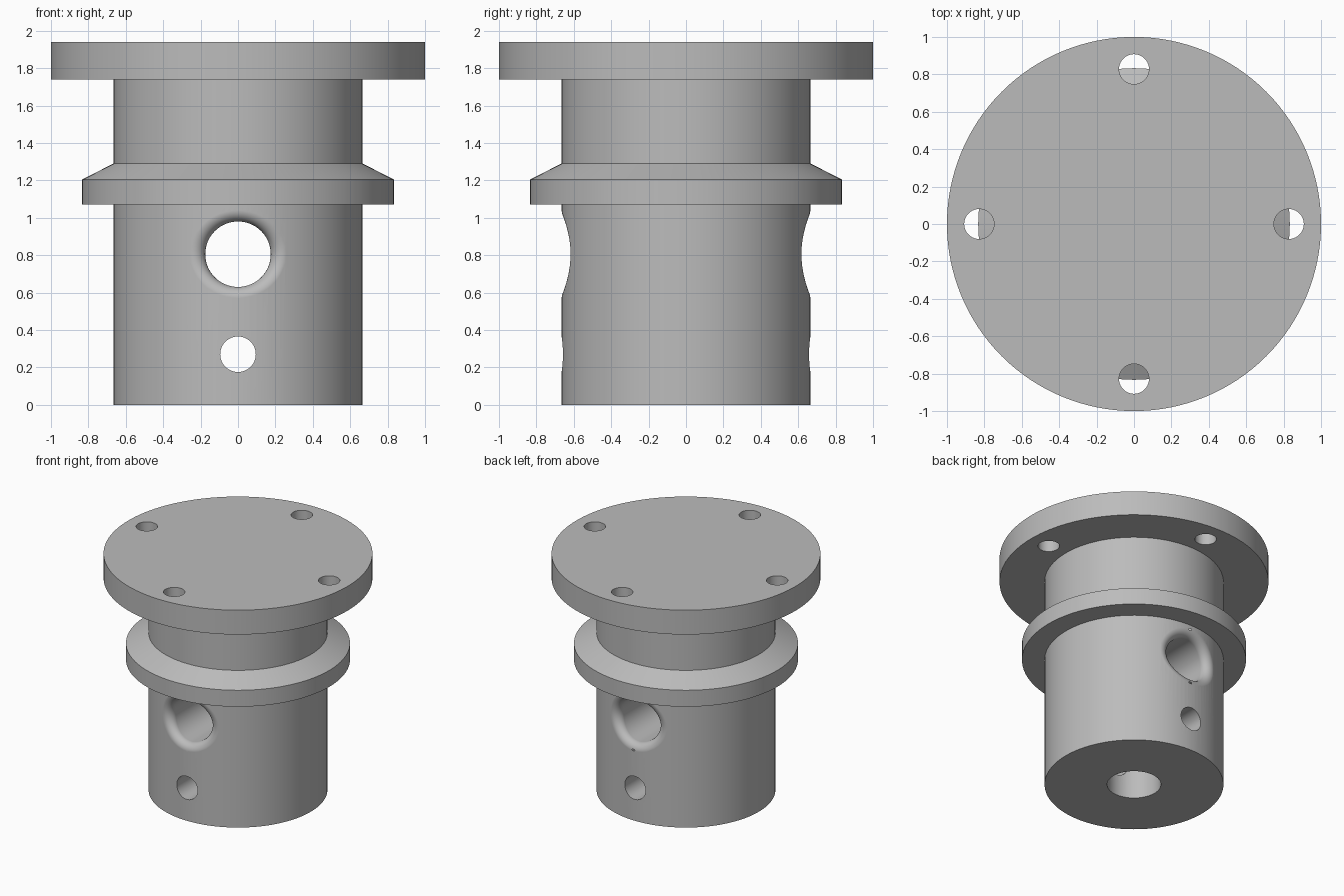
import bpy, bmesh
from math import sin, cos, pi, sqrt, radians
from mathutils import Vector

if "Cube" in bpy.data.objects:
    bpy.data.objects.remove(bpy.data.objects["Cube"])

grey = bpy.data.materials.new("plain grey")
grey.use_nodes = True
COLOUR = (0.5, 0.5, 0.5, 1)
grey.diffuse_color = COLOUR
grey.node_tree.nodes["Principled BSDF"].inputs["Base Color"].default_value = COLOUR

BODY_R = 0.665
HOLE_R, HOLE_Z, FILLET = 0.175, 0.805, 0.06


def loft(name, rings):
    """Solid skinned through equal-sized rings of points, capped at both ends."""
    bm = bmesh.new()
    loops = [[bm.verts.new(p) for p in ring] for ring in rings]
    n = len(loops[0])
    for a, b in zip(loops, loops[1:]):
        for i in range(n):
            j = (i + 1) % n
            bm.faces.new((a[i], a[j], b[j], b[i]))
    bm.faces.new(loops[0])
    bm.faces.new(loops[-1])
    bmesh.ops.recalc_face_normals(bm, faces=bm.faces)
    mesh = bpy.data.meshes.new(name)
    bm.to_mesh(mesh)
    bm.free()
    mesh.materials.append(grey)
    obj = bpy.data.objects.new(name, mesh)
    bpy.context.collection.objects.link(obj)
    return obj


def turned(name, profile, n, x=0, y=0):
    """Solid of revolution about a vertical axis from (radius, z) pairs."""
    angles = [2 * pi * i / n for i in range(n)]
    return loft(name, [[(x + r * cos(a), y + r * sin(a), z) for a in angles]
                       for r, z in profile])


def flared_ring(t, side, n=64):
    """Ring on the rounded mouth of the cross hole: t=0 in the bore, t=1 on the body."""
    ring = []
    for i in range(n):
        a = 2 * pi * i / n
        x, z = (HOLE_R + FILLET) * cos(a), (HOLE_R + FILLET) * sin(a)
        y = sqrt((BODY_R - FILLET) ** 2 - x * x)
        inward = Vector((-cos(a), 0, -sin(a)))
        outward = Vector((x, y, 0)).normalized()
        p = Vector((x, y, z + HOLE_Z)) + FILLET * inward.slerp(outward, t)
        ring.append((p.x, side * p.y, p.z))
    return ring


def push_out(ring, y):
    return [(p[0], y, p[2]) for p in ring]


# Body, stepped collar and top flange as one turned piece
coupling = turned("flanged_coupling", [
    (BODY_R, 0), (BODY_R, 1.07), (0.833, 1.07), (0.833, 1.205),
    (BODY_R, 1.29), (BODY_R, 1.74), (1, 1.74), (1, 1.94)], 128)

# Large cross hole with rounded mouths front and back
steps = [k / 8 for k in range(9)]
front = [flared_ring(t, -1) for t in reversed(steps)]
back = [flared_ring(t, 1) for t in steps]
cutters = [loft("cross_hole_cutter", [push_out(front[0], -0.9)] + front
                + back + [push_out(back[-1], 0.9)])]

# Small pin hole through the body
pin = [(0.095 * cos(2 * pi * i / 48), 0, 0.27 + 0.095 * sin(2 * pi * i / 48))
       for i in range(48)]
cutters.append(loft("pin_hole_cutter", [push_out(pin, -0.9), push_out(pin, 0.9)]))

# Blind shaft bore from below
cutters.append(turned("shaft_bore_cutter", [(0.2, -0.1), (0.2, 0.53)], 64))

# Four bolt holes through the flange
for k in range(4):
    cutters.append(turned("bolt_hole_cutter", [(0.08, 1.6), (0.08, 2.1)], 40,
                          0.828 * cos(k * pi / 2), 0.828 * sin(k * pi / 2)))

# Cut every hole, then discard the cutters
bpy.ops.object.select_all(action="DESELECT")
bpy.context.view_layer.objects.active = coupling
coupling.select_set(True)
for cutter in cutters:
    cutter.hide_render = True
    mod = coupling.modifiers.new("hole", "BOOLEAN")
    mod.operation, mod.solver, mod.object = "DIFFERENCE", "EXACT", cutter
    bpy.ops.object.modifier_apply(modifier=mod.name)
    bpy.data.objects.remove(cutter)

# Smooth curved walls with crisp rims
bpy.ops.object.shade_smooth_by_angle(angle=radians(25))
normals = coupling.modifiers.new("clean_shading", "WEIGHTED_NORMAL")
normals.keep_sharp = True
